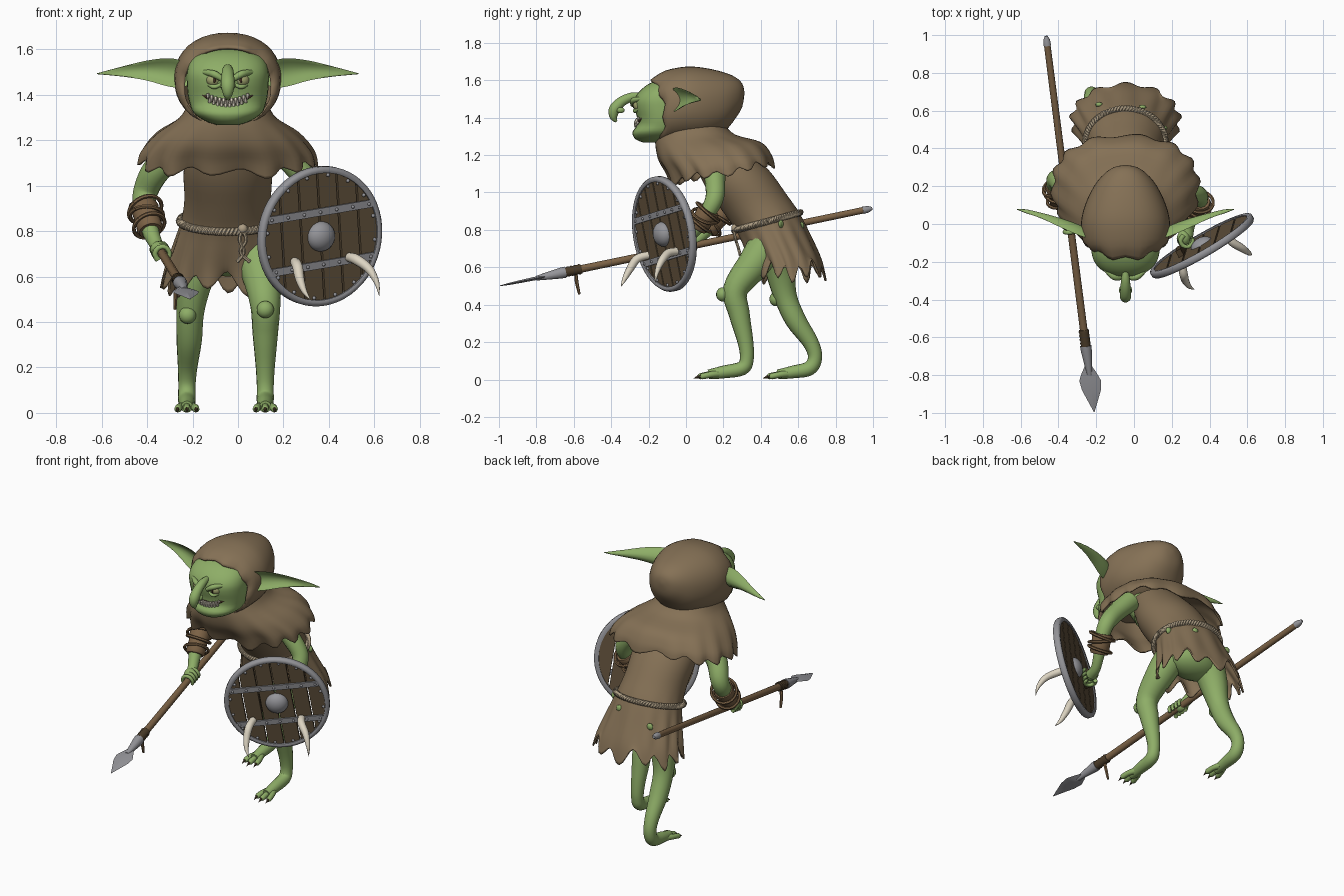
import bpy, bmesh, math, random
from mathutils import Vector, Matrix

if "Cube" in bpy.data.objects:
    bpy.data.objects.remove(bpy.data.objects["Cube"])
random.seed(4)
CX = -0.045                                   # body centre line
TAU = math.tau


def mat(name, *c):
    m = bpy.data.materials.new(name)
    m.diffuse_color = (*c, 1)
    m.use_nodes = True
    m.node_tree.nodes["Principled BSDF"].inputs["Base Color"].default_value = m.diffuse_color
    return m


SKIN = mat("green_skin", .27, .42, .135)
CLOTH = mat("brown_cloth", .235, .165, .092)
PLANK = mat("shield_wood", .12, .083, .045)
WOOD = mat("shaft_wood", .2, .122, .06)
DARK = mat("dark_leather", .07, .045, .022)
METAL = mat("grey_metal", .3, .3, .32)
BONE = mat("bone", .72, .66, .54)
ROPE = mat("rope", .42, .34, .23)
EYE = mat("eye_olive", .36, .38, .16)
MOUTH = mat("mouth_dark", .05, .025, .015)


def finish(name, bm, m, solid=0, angle=50, mx=None):
    bmesh.ops.recalc_face_normals(bm, faces=bm.faces)
    me = bpy.data.meshes.new(name)
    if mx:
        bm.transform(mx)
    bm.to_mesh(me)
    bm.free()
    me.materials.append(m)
    me.shade_smooth()
    me.set_sharp_from_angle(angle=math.radians(angle))
    ob = bpy.data.objects.new(name, me)
    bpy.context.collection.objects.link(ob)
    if solid:
        md = ob.modifiers.new("thickness", "SOLIDIFY")
        md.thickness, md.offset = solid, 0
    return ob


def loft(name, rings, m, caps=(True, True), **kw):
    bm = bmesh.new()
    vs = [[bm.verts.new(p) for p in r] for r in rings]
    n = len(vs[0])
    for a, b in zip(vs, vs[1:]):
        for i in range(n):
            bm.faces.new((a[i], a[(i + 1) % n], b[(i + 1) % n], b[i]))
    if caps[0]:
        bm.faces.new(vs[0])
    if caps[1]:
        bm.faces.new(vs[-1])
    return finish(name, bm, m, **kw)


def spline(pts, sub):
    """Smooth interpolation through tuples of any length"""
    out = []
    for i in range(len(pts) - 1):
        p = [pts[max(0, min(len(pts) - 1, i + k))] for k in (-1, 0, 1, 2)]
        for s in range(sub):
            t = s / sub
            out.append(tuple(.5 * (2 * b + (c - a) * t + (2 * a - 5 * b + 4 * c - d) * t * t
                                   + (3 * b - a - 3 * c + d) * t ** 3) for a, b, c, d in zip(*p)))
    return out + [tuple(pts[-1])]


def tube(name, pts, m, seg=12, sub=5, **kw):
    """Round limb through (x, y, z, radius) points"""
    P = spline(pts, sub) if sub > 1 else pts
    C = [Vector(p[:3]) for p in P]
    rings, u = [], None
    for i, c in enumerate(C):
        t = (C[min(i + 1, len(C) - 1)] - C[max(i - 1, 0)]).normalized()
        u = t.orthogonal() if u is None else u - t * u.dot(t)
        u.normalize()
        v = t.cross(u)
        r = max(P[i][3], .0008)
        rings.append([c + r * (u * math.cos(a * TAU / seg) + v * math.sin(a * TAU / seg)) for a in range(seg)])
    return loft(name, rings, m, **kw)


def blob(name, loc, scale, m, mx=None, seg=16):
    bm = bmesh.new()
    bmesh.ops.create_uvsphere(bm, u_segments=seg, v_segments=seg // 2 + 1, radius=1)
    bm.transform(Matrix.Translation(loc) @ Matrix.Diagonal((*scale, 1)))
    return finish(name, bm, m, mx=mx)


def sup(v, p):
    return math.copysign(abs(v) ** (2 / p), v)


def flat_ring(cy, cz, rx, ry, slope=0, wave=0, n=48, p=2.0, lobes=12, hem=0):
    out = []
    for i in range(n):
        a = i * TAU / n
        w = 1 + wave * math.sin(lobes * a + 1.3 * math.sin(2 * a))
        x, y = rx * w * sup(math.cos(a), p), ry * w * sup(math.sin(a), p)
        drop = hem * (math.sin(lobes * a + 1.3 * math.sin(2 * a)) + .5 * math.sin(5 * a + 1))
        out.append(Vector((CX + x, cy + y, cz + slope * y - drop)))
    return out


# Head: stacked rings of (z, half width, front y, back y)
rows = spline([(1.268, .05, -.23, -.07), (1.285, .1, -.27, -.02), (1.32, .15, -.287, 0), (1.36, .167, -.262, .02),
               (1.4, .176, -.262, .03), (1.45, .18, -.275, .03), (1.5, .18, -.275, .03), (1.55, .165, -.24, .03),
               (1.59, .12, -.18, .02), (1.61, .04, -.1, -.02)], 3)
loft("head", [flat_ring((f + b) / 2, z, rx, (b - f) / 2, n=32, p=2.3) for z, rx, f, b in rows], SKIN)
tube("neck", [(CX, 0, 1.36, .11), (CX, .12, 1.2, .12)], SKIN)
tube("nose", [(CX, -.25, 1.52, .016), (CX, -.295, 1.51, .024), (CX, -.345, 1.485, .028), (CX, -.382, 1.445, .031),
              (CX, -.387, 1.405, .022), (CX, -.372, 1.378, .006)], SKIN)


def face_y(dx):
    return -.116 - .146 * (1 - abs(dx / .172) ** 2.3) ** (1 / 2.3)


# Grinning mouth and teeth
def lip_z(dx):
    return 1.366 + 2.8 * dx * dx


tube("mouth", [(CX + d * .011, face_y(d * .011) + .004, lip_z(d * .011), .016 - abs(d) * .0011)
               for d in range(-10, 11)], MOUTH, seg=8, sub=1)
for side, count in ((1, 11), (-1, 10)):
    for i in range(count):
        d = (i - (count - 1) / 2) * .0175
        x, y, z = CX + d, face_y(d) - .011, lip_z(d)
        tube("tooth", [(x, y + .006, z + side * .016, .008), (x, y, z + side * .006, .007),
                       (x, y, z - side * .008, .001)], BONE, seg=6, sub=1)

for s in (-1, 1):
    # Eyes with slanted brows, pouches and nostrils
    ex = CX + s * .062
    blob("eye", (ex, -.25, 1.466), (.034, .032, .031), EYE)
    blob("pupil", (ex - s * .004, -.28, 1.466), (.006, .005, .015), MOUTH, seg=8)
    tube("brow", [(ex + s * .046, -.24, 1.5, .01), (ex, -.28, 1.492, .016), (ex - s * .04, -.285, 1.468, .012)], SKIN)
    tube("eye_bag", [(ex + s * .04, -.235, 1.46, .006), (ex, -.272, 1.435, .01), (ex - s * .034, -.272, 1.448, .007)], SKIN)
    blob("nostril", (CX + s * .02, -.35, 1.44), (.015, .022, .016), SKIN)
    # Long cupped ears: distance out, y, z, half height, cup depth
    rings = []
    for o, y, z, h, cup in spline([(.15, -.05, 1.485, .035, .01), (.21, -.03, 1.492, .06, .04), (.27, -.005, 1.5, .061, .045),
                                   (.36, .025, 1.507, .043, .035), (.46, .052, 1.503, .023, .015), (.575, .078, 1.493, .002, 0)], 4):
        ring = []
        for k in range(16):
            c, q = math.cos(k * TAU / 16), math.sin(k * TAU / 16)
            ring.append(Vector((CX + s * o, y + q * min(.011, h) - cup * c * c, z + h * c)))
        rings.append(ring)
    loft("ear", rings, SKIN)

# Hood: upright rings of (y, half width, top, bottom), wavy front edge
hood = []
for k, (y, rx, top, bot) in enumerate(spline([(-.165, .19, 1.605, 1.265), (-.11, .218, 1.645, 1.265), (0, .23, 1.667, 1.275),
                                              (.1, .208, 1.66, 1.285), (.2, .16, 1.637, 1.33), (.26, .11, 1.612, 1.4),
                                              (.295, .06, 1.58, 1.46), (.306, .008, 1.54, 1.525)], 3)):
    edge = max(0, 1 - k / 4)
    hood.append([Vector((CX + rx * sup(math.cos(a), 2.2),
                         y + edge * (.055 * math.cos(a) ** 2 - .018 * math.sin(a) + .012 * math.sin(9 * a)),
                         (top + bot) / 2 + (top - bot) / 2 * sup(math.sin(a), 2.2)))
                 for a in (i * TAU / 40 for i in range(40))])
loft("hood", hood, CLOTH, caps=(False, True), solid=.012)

# Shoulder cape and tunic: (cy, cz, rx, ry, slope, wave, hem)
cape = spline([(.03, 1.36, .17, .17, 0, 0, 0), (.05, 1.295, .21, .21, .05, 0, 0), (.125, 1.225, .31, .27, .15, .01, 0),
               (.175, 1.155, .37, .275, .17, .025, .005), (.195, 1.105, .382, .27, .18, .035, .018)], 4)
loft("shoulder_cape", [flat_ring(*r[:6], n=84, p=2.3, lobes=14, hem=r[6]) for r in cape], CLOTH,
     caps=(False, False), solid=.01)
tunic = spline([(.16, 1.24, .15, .13, .2, 0, 0), (.27, 1.08, .188, .165, .25, 0, 0), (.37, .94, .186, .165, .27, 0, 0),
                (.435, .845, .2, .165, .27, .005, 0), (.49, .73, .235, .175, .15, .025, 0), (.53, .64, .265, .185, .05, .04, .01),
                (.55, .575, .282, .188, .03, .05, .042)], 4)
loft("tunic", [flat_ring(*r[:6], n=84, lobes=13, hem=r[6]) for r in tunic], CLOTH, caps=(True, False), solid=.01)
# Torn holes showing skin
for a, cy, cz, rx, ry in ((1.15, .463, .79, .22, .17), (.35, .45, .82, .215, .168), (2.2, .49, .74, .238, .176)):
    blob("torn_hole", (CX + rx * math.cos(a), cy + ry * math.sin(a), cz + .2 * ry * math.sin(a)), (.022, .014, .022), SKIN, seg=8)

# Twisted rope belt, knot and loose ends
for ph in (0, math.pi):
    pts = []
    for i in range(337):
        a, h = i * TAU / 336, i * TAU / 8 + ph
        k = .009 * math.cos(h)
        y = (.175 + k) * math.sin(a)
        pts.append((CX + (.21 + k) * math.cos(a), .435 + y, .845 + .27 * y + .009 * math.sin(h), .0105))
    tube("rope_belt", pts, ROPE, seg=6, sub=1)
blob("belt_knot", (.02, .262, .81), (.022, .02, .022), ROPE)
for d in (-.012, .016):
    tube("rope_end", [(.02, .255, .81, .008), (.02 + d, .262, .76, .008), (.02 - d * .6, .278, .71, .008),
                      (.02 + d * 2, .29, .665, .009)], ROPE, seg=6)

# Legs, knees, toes and claws
blob("pelvis", (CX, .48, .7), (.18, .12, .1), SKIN)
legs = {"left": ([(.06, .45, .75, .1), (.1, .365, .62, .088), (.12, .265, .48, .067), (.12, .285, .35, .056), (.12, .318, .2, .042),
                  (.12, .325, .11, .037), (.12, .3, .06, .038), (.12, .2, .04, .034), (.12, .12, .027, .026)], (.12, .195, .455)),
        "right": ([(-.14, .5, .75, .1), (-.19, .505, .6, .085), (-.21, .53, .45, .062), (-.215, .585, .32, .056), (-.222, .665, .2, .043),
                   (-.225, .69, .12, .038), (-.225, .66, .06, .039), (-.225, .57, .04, .034), (-.225, .49, .027, .026)], (-.222, .48, .43))}
for side, (pts, knee) in legs.items():
    tube(side + "_leg", pts, SKIN, seg=16)
    blob(side + "_knee", knee, (.038, .034, .038), SKIN)
    fx, fy = pts[-1][:2]
    for d in (-1, 0, 1):
        reach = .012 * abs(d)
        tube("toe", [(fx + d * .014, fy + .05, .03, .02), (fx + d * .032, fy + reach, .026, .017),
                     (fx + d * .04, fy - .045 + reach, .017, .016), (fx + d * .041, fy - .055 + reach, .016, .008)], SKIN, seg=8, sub=3)
        tube("toe_claw", [(fx + d * .041, fy - .045 + reach, .02, .011), (fx + d * .042, fy - .08 + reach, .005, .001)], DARK, seg=6, sub=2)

# Arms with bracers and loose bangles
arms = {"right": [(-.24, .17, 1.18, .07), (-.35, .19, 1.08, .064), (-.405, .235, .98, .055), (-.41, .2, .9, .05), (-.385, .11, .8, .038),
                  (-.36, .05, .74, .03), (-.355, .02, .72, .035)],
        "left": [(.17, .16, 1.18, .065), (.26, .155, 1.08, .056), (.335, .155, .98, .05), (.345, .12, .9, .044), (.32, .06, .81, .034),
                 (.295, .0, .75, .03), (.28, -.06, .735, .034)]}
for side, pts in arms.items():
    tube(side + "_arm", pts, SKIN, seg=14)
    a, b = Vector(pts[3][:3]), Vector(pts[4][:3])
    ax = (b - a).normalized()
    tube(side + "_bracer", [(*(a.lerp(b, t)), r) for t, r in ((-.1, .056), (0, .062), (.45, .055), (.9, .058), (1, .05))], WOOD, seg=18, sub=1)
    for t, r, tilt in ((.05, .075, .2), (.3, .072, -.25), (.75, .07, .15)):
        c, u = a.lerp(b, t), ax.orthogonal().normalized()
        v = ax.cross(u)
        tube(side + "_bangle", [(*(c + u * r * math.cos(k * TAU / 28) + (v + ax * tilt) * r * math.sin(k * TAU / 28)), .009)
                                for k in range(29)], WOOD, seg=6, sub=1)


# Spear, addressed by its y coordinate
def sp(y):
    return Vector((-.338 - .128 * y, y, .708 + .208 * y))


def shaft(name, prof, m, **kw):
    return tube(name, [(*sp(y), r) for y, r in prof], m, sub=1, **kw)


shaft("spear_shaft", [(.96, .018), (-.66, .021)], WOOD)
shaft("spear_cap", [(.945, .021), (.975, .018), (.995, .008)], METAL)
shaft("spear_wrap", [(y / 1000, .029 if y % 20 else .025) for y in range(-560, -661, -10)], DARK)
shaft("spear_collar", [(-.645, .031), (-.67, .03), (-.8, .013)], METAL)
blade = []
for y, w, h in ((-.74, .012, .011), (-.79, .04, .01), (-.83, .058, .009), (-.88, .05, .008), (-.94, .025, .006), (-.995, .002, .002)):
    blade.append([sp(y) + Vector(o) for o in ((w, 0, 0), (0, 0, h), (-w, 0, 0), (0, 0, -h))])
loft("spear_blade", blade, METAL, angle=20)
p = sp(-.59)
tube("wrap_tail", [(p.x, p.y, p.z, .009), (p.x - .012, p.y + .005, p.z - .06, .01), (p.x - .015, p.y + .02, p.z - .13, .007)], WOOD, seg=6)

# Fingers curled round the shaft and the shield grip
for name, c, ax in (("right", sp(.0), Vector((-.125, .97, .2))), ("left", Vector((.275, -.085, .735)), Vector((.1, -.1, .98)))):
    ax.normalize()
    u = Vector((-1, -.2, .3)).cross(ax).normalized()
    v = ax.cross(u)
    blob(name + "_palm", c + Vector((-.012, .012, .012)), (.036, .042, .036), SKIN)
    for f in range(4):
        o = c + ax * (f - 1.5) * .026
        tube(name + "_finger", [(*(o + .033 * (u * math.cos(t) + v * math.sin(t))), .0135 - k * .0008)
                                for k, t in enumerate((.3, 1.3, 2.3, 3.3, 4.3, 5.0))], SKIN, seg=8, sub=2)

# Round shield in its own frame: right, up, outward
n = Vector((.5, -.86, -.14)).normalized()
r = Vector((.865, .502, 0)).normalized()
M = Matrix.Translation((.36, -.115, .778)) @ Matrix((r, n.cross(r), n)).transposed().to_4x4() @ Matrix.Rotation(math.radians(8.5), 4, 'Z')


def slab(name, outline, z0, z1, m):
    return loft(name, [[Vector((x, y, z)) for x, y in outline] for z in (z0, z1)], m, mx=M, angle=30)


R, NP = .292, 6
for i in range(NP):
    xa, xb = -R + i * 2 * R / NP + .004, -R + (i + 1) * 2 * R / NP - .004
    xs = [xa + (xb - xa) * k / 6 for k in range(7)]
    arc = [(x, math.sqrt(max(R * R - x * x, .0004))) for x in xs]
    slab("shield_plank", arc + [(x, -y) for x, y in reversed(arc)], -.012, .01, PLANK)
rim = [(.283, -.018), (.283, .018), (.292, .022), (.304, .02), (.311, .01), (.311, -.012), (.302, -.02)]
loft("shield_rim", [[Vector((q * math.cos(a), q * math.sin(a), z)) for a in (k * TAU / 56 for k in range(56))]
                    for q, z in rim + rim[:1]], METAL, caps=(False, False), mx=M)
for y in (.11, -.125):
    w = math.sqrt(.285 ** 2 - y * y)
    slab("shield_band", [(-w, y - .017), (w, y - .017), (w, y + .017), (-w, y + .017)], .008, .019, METAL)
    for k in range(7):
        blob("band_rivet", ((k - 3) * w / 3.2, y, .02), (.008, .008, .007), METAL, mx=M, seg=8)
for k in range(16):
    a = (k + .5) * TAU / 16
    blob("rim_rivet", (.274 * math.cos(a), .274 * math.sin(a), .011), (.009, .009, .009), METAL, mx=M, seg=8)
blob("shield_boss", (0, 0, .008), (.067, .067, .052), METAL, mx=M, seg=24)
slab("shield_grip", [(-.13, -.07), (-.1, -.07), (-.1, .06), (-.13, .06)], -.05, -.01, DARK)

# Curved tusks on the lower band
for pts in ([(.25, -.2, .665, .021), (.262, -.262, .645, .023), (.272, -.3, .59, .02), (.292, -.33, .535, .012), (.32, -.347, .497, .001)],
            [(.49, -.05, .685, .021), (.52, -.095, .675, .023), (.575, -.13, .635, .02), (.61, -.155, .575, .012), (.622, -.165, .515, .001)]):
    tube("tusk", pts, BONE, seg=12)
